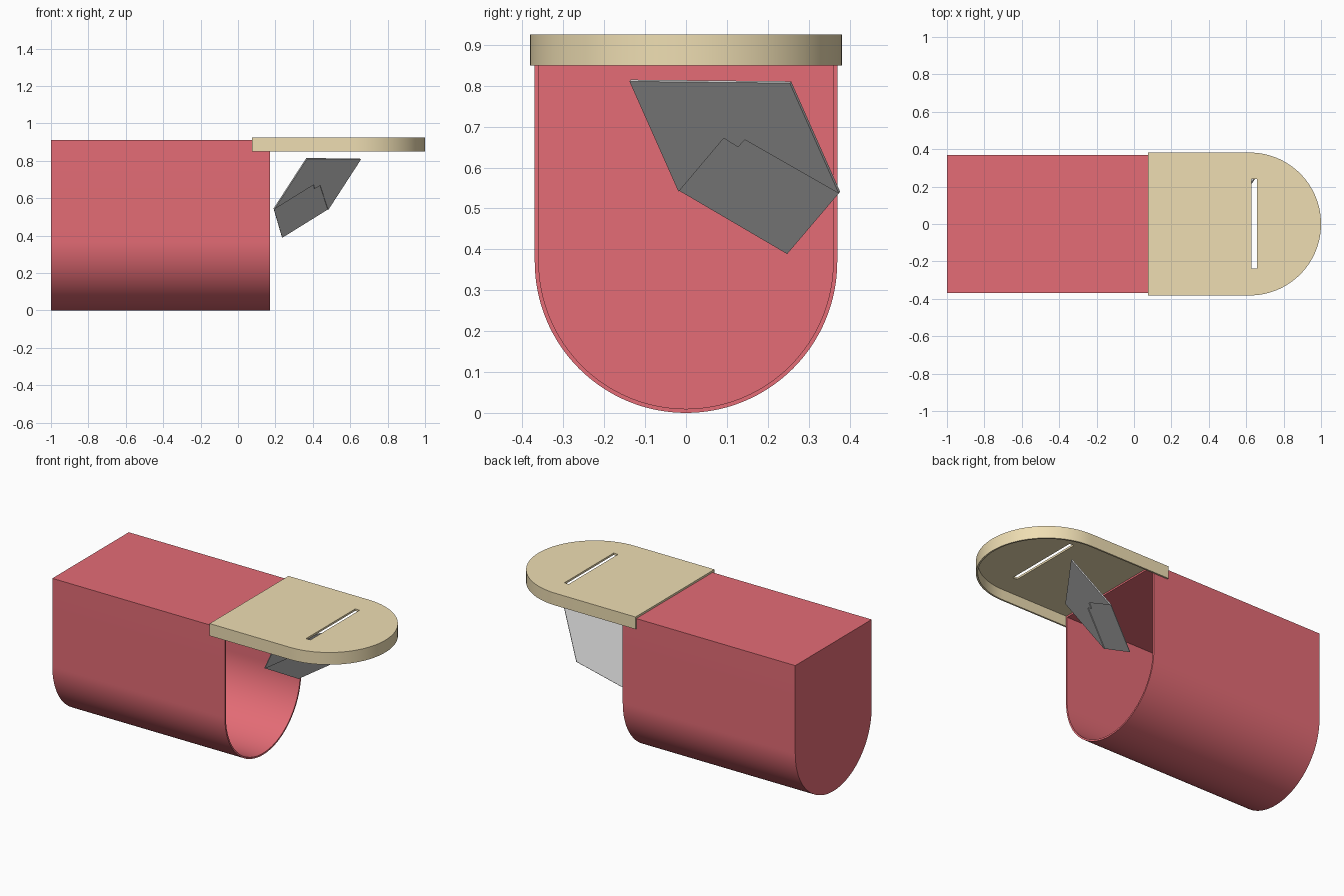
import bpy, bmesh, math
from mathutils import Vector

if "Cube" in bpy.data.objects:
    bpy.data.objects.remove(bpy.data.objects["Cube"])


def material(name, rgb):
    m = bpy.data.materials.new(name)
    m.diffuse_color = (*rgb, 1)
    m.use_nodes = True
    m.node_tree.nodes["Principled BSDF"].inputs["Base Color"].default_value = m.diffuse_color
    return m


def prism(name, points, offset, mat=None):
    """Extrude a planar outline (3D points) along an offset vector."""
    bm = bmesh.new()
    face = bm.faces.new([bm.verts.new(p) for p in points])
    ext = bmesh.ops.extrude_face_region(bm, geom=[face], use_keep_orig=True)
    verts = [g for g in ext["geom"] if isinstance(g, bmesh.types.BMVert)]
    bmesh.ops.translate(bm, verts=verts, vec=offset)
    bmesh.ops.recalc_face_normals(bm, faces=bm.faces)
    me = bpy.data.meshes.new(name)
    bm.to_mesh(me)
    bm.free()
    ob = bpy.data.objects.new(name, me)
    bpy.context.collection.objects.link(ob)
    if mat:
        me.materials.append(mat)
    return ob


def activate(ob):
    bpy.ops.object.select_all(action='DESELECT')
    ob.select_set(True)
    bpy.context.view_layer.objects.active = ob


def cut(ob, cutter):
    mod = ob.modifiers.new("cut", 'BOOLEAN')
    mod.operation = 'DIFFERENCE'
    mod.solver = 'EXACT'
    mod.object = cutter
    activate(ob)
    bpy.ops.object.modifier_apply(modifier=mod.name)
    bpy.data.objects.remove(cutter)


def smooth(ob):
    activate(ob)
    bpy.ops.object.shade_smooth_by_angle(angle=math.radians(30))


def u_shape(radius, centre, end, steps=64):
    """Half-round outline with straight sides: (across, along) pairs."""
    arc = [(radius * math.cos(math.pi * i / steps),
            centre + radius * math.sin(math.pi * i / steps)) for i in range(steps + 1)]
    return [(radius, end)] + arc + [(-radius, end)]


red = material("red", (0.78, 0.15, 0.18))
gold = material("gold", (0.86, 0.73, 0.45))

# Body: hollow U-section box, open at the +x end
R, WALL, TOP = 0.37, 0.01, 0.91
body = prism("box_body", [(-1, y, -z) for y, z in u_shape(R, -R, -TOP)],
             (1.17, 0, 0), red)
cut(body, prism("body_cutter",
                [(-1 + WALL, y, -z) for y, z in u_shape(R - WALL, -R, -TOP + WALL)],
                (1.5, 0, 0), red))
smooth(body)

# Lid: round-ended tray, open underneath and at the hinge end, with a slot
LR, CX = 0.382, 0.618
lid = prism("lid", [(x, y, 0.85) for y, x in u_shape(LR, CX, 0.075)],
            (0, 0, 0.075), gold)
cut(lid, prism("lid_cutter", [(x, y, 0.80) for y, x in u_shape(LR - 0.01, CX, 0.0)],
               (0, 0, 0.113), gold))
slot = [(0.627, -0.237), (0.657, -0.237), (0.657, 0.24), (0.627, 0.24)]
cut(lid, prism("slot_cutter", [(x, y, 0.8) for x, y in slot], (0, 0, 0.3), gold))
smooth(lid)

# Envelope: sheet with open pointed flap, plus a front pocket layer
corner = Vector((0.365, -0.135, 0.815))
u = Vector((0.288, 0.392, -0.004))
v = Vector((-0.175, 0.12, -0.27))
n = v.cross(u).normalized()


def place(pairs, lift=0.0):
    return [corner + u * s + v * t + n * lift for s, t in pairs]


prism("envelope_sheet", place([(0, 0), (1, 0), (1, 1), (0.5, 1.565), (0, 1)]), n * 0.003)
prism("envelope_pocket",
      place([(0, 0), (1, 0), (1, 1), (0.56, 0.52), (0.497, 0.59), (0.434, 0.507), (0, 1)],
            0.003), n * 0.004)
